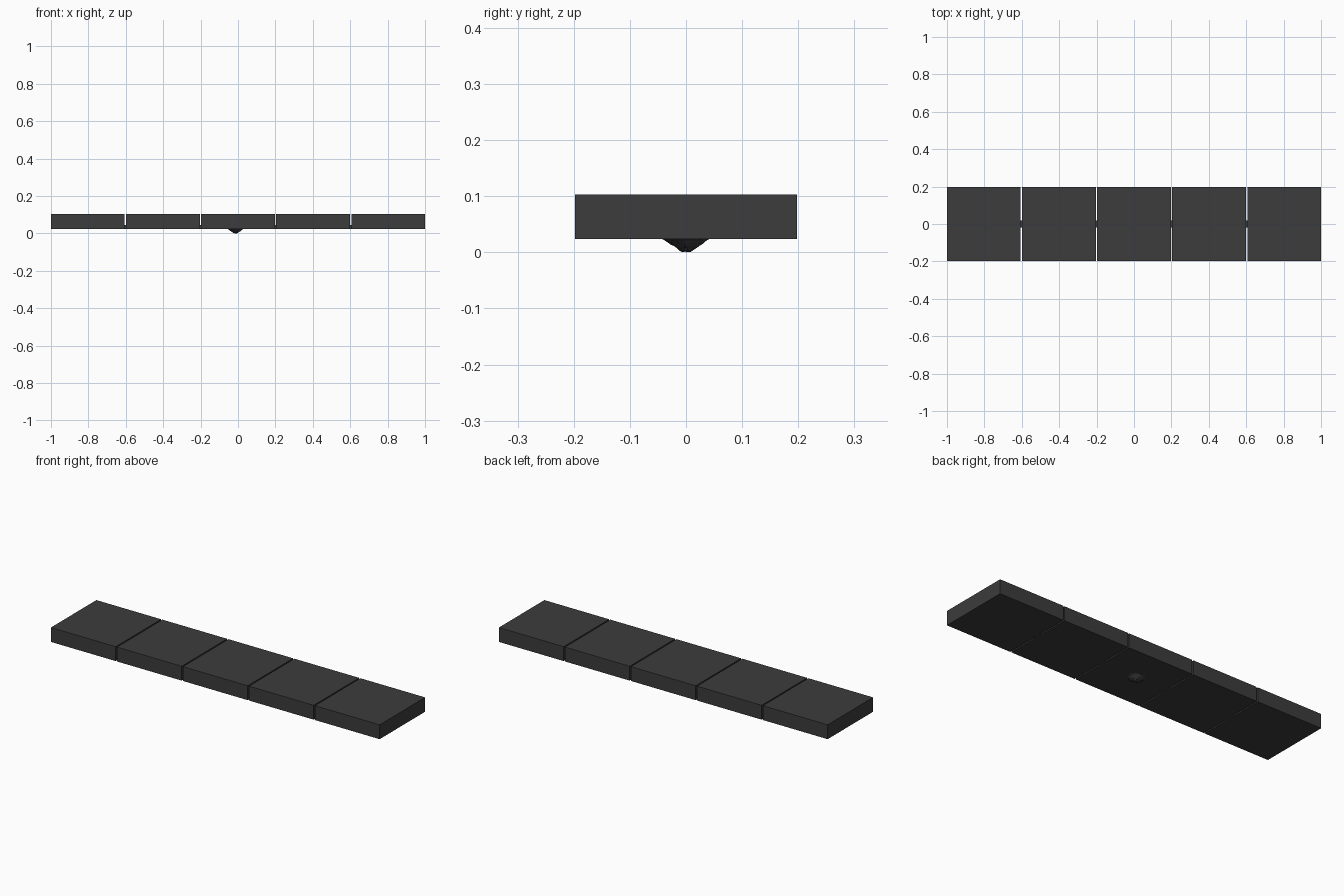
import bpy, bmesh, math, random

if "Cube" in bpy.data.objects:
    bpy.data.objects.remove(bpy.data.objects["Cube"])

random.seed(4)

def material(name, v):
    m = bpy.data.materials.new(name)
    m.diffuse_color = (v, v, v, 1)
    m.use_nodes = True
    m.node_tree.nodes["Principled BSDF"].inputs["Base Color"].default_value = m.diffuse_color
    return m

DARK = material("charcoal", 0.045)
BOTTOM, TOP = 0.024, 0.103
WIDTH, PITCH, DEPTH = 0.394, 0.4015, 0.395

def finish(bm, name):
    me = bpy.data.meshes.new(name)
    bm.to_mesh(me)
    bm.free()
    me.materials.append(DARK)
    ob = bpy.data.objects.new(name, me)
    bpy.context.collection.objects.link(ob)
    return ob

def box(name, x, y, z0, z1, sx, sy):
    bm = bmesh.new()
    bmesh.ops.create_cube(bm, size=1)
    for v in bm.verts:
        v.co = (x + v.co.x * sx, y + v.co.y * sy, (z0 + z1) / 2 + v.co.z * (z1 - z0))
    return finish(bm, name)

def rough_cap(name, x, radius, tip_radius, z_top, z_tip, rings, sides, jitter):
    """Closed, roughened disc or cone hanging below a block."""
    bm = bmesh.new()
    loops = []
    for i in range(rings + 1):
        t = i / rings
        r = radius * (1 - t) + tip_radius * t
        loop = []
        for j in range(sides):
            a = math.tau * j / sides
            z = z_top + (z_tip - z_top) * t
            if 0 < i:
                z += random.uniform(0, jitter)
            loop.append(bm.verts.new((x + r * math.cos(a), r * math.sin(a), z)))
        loops.append(loop)
    for a, b in zip(loops, loops[1:]):
        for j in range(sides):
            k = (j + 1) % sides
            bm.faces.new((a[j], a[k], b[k], b[j]))
    bm.faces.new(loops[0])
    bm.faces.new(loops[-1])
    bmesh.ops.recalc_face_normals(bm, faces=bm.faces[:])
    return finish(bm, name)

# Five square slabs in a row
for i in range(5):
    box(f"slab_{i + 1}", (i - 2) * PITCH, 0, BOTTOM, TOP, WIDTH, DEPTH)

# Low tabs bridging the gaps
for i in range(4):
    box(f"link_tab_{i + 1}", (i - 1.5) * PITCH, 0, BOTTOM, 0.046, 0.03, 0.04)

# Rough cone under the middle slab, rough pad under the next one
rough_cap("rough_cone", -0.013, 0.045, 0.008, BOTTOM + 0.001, 0.0, 8, 32, 0.003)
rough_cap("rough_pad", -0.403, 0.11, 0.004, BOTTOM + 0.0005, BOTTOM - 0.001, 12, 40, 0.0015)
